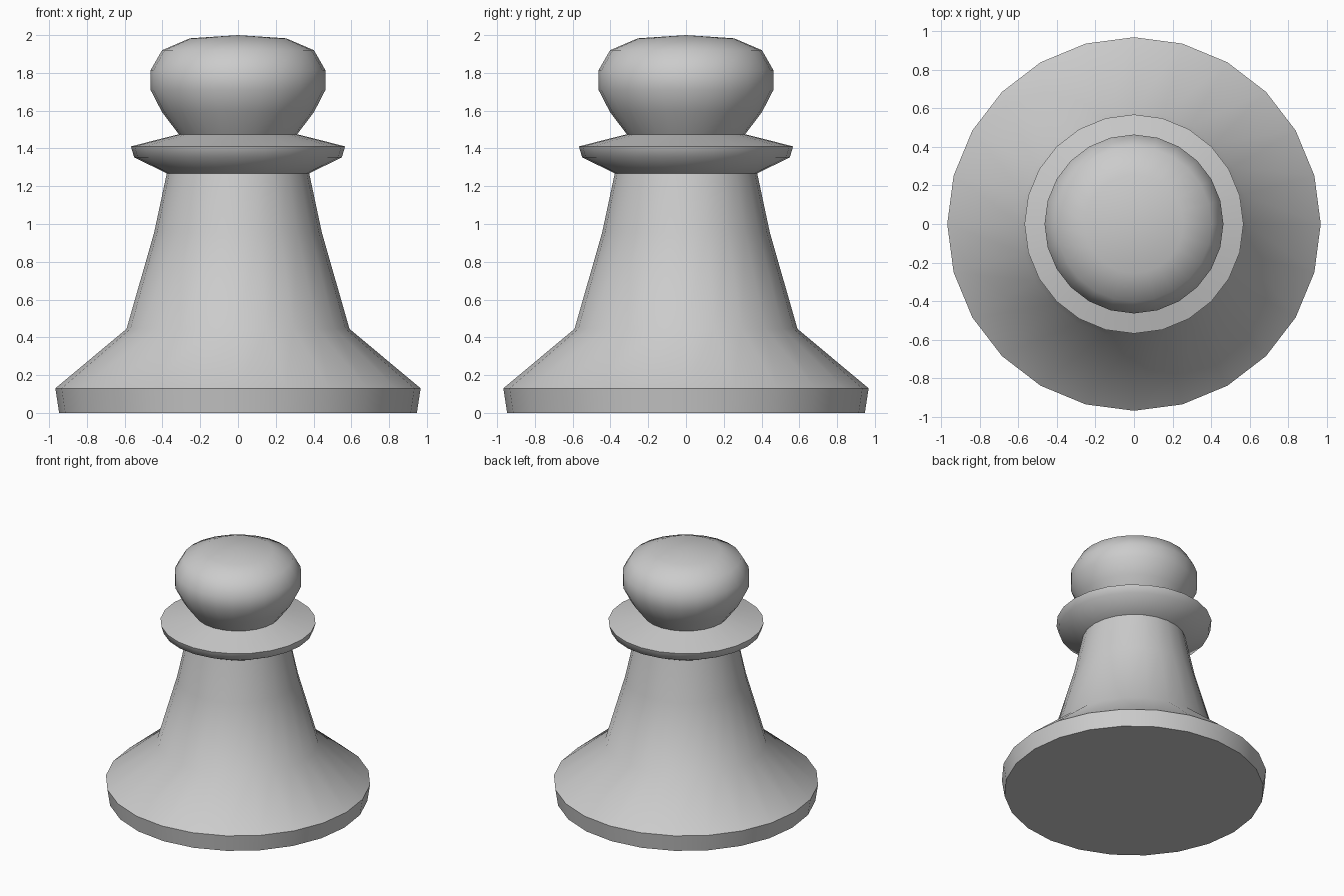
import bpy, bmesh
from math import cos, sin, tau, radians

if "Cube" in bpy.data.objects:
    bpy.data.objects.remove(bpy.data.objects["Cube"])

SIDES = 24


def lathe(name, profile):
    """Revolve (radius, height) points about z; zero radius makes a pole."""
    bm = bmesh.new()
    rings = []
    for r, z in profile:
        if r == 0:
            rings.append([bm.verts.new((0, 0, z))] * SIDES)
        else:
            rings.append([bm.verts.new((r * cos(tau * i / SIDES), r * sin(tau * i / SIDES), z))
                          for i in range(SIDES)])
    for lo, hi in zip(rings, rings[1:]):
        for i in range(SIDES):
            j = (i + 1) % SIDES
            bm.faces.new(dict.fromkeys((lo[i], lo[j], hi[j], hi[i])))
    # Flat underside for the part that stands on the floor
    if profile[0][1] == 0:
        bm.faces.new(rings[0][::-1])
    mesh = bpy.data.meshes.new(name)
    bm.to_mesh(mesh)
    bm.free()
    obj = bpy.data.objects.new(name, mesh)
    bpy.context.collection.objects.link(obj)
    bpy.ops.object.select_all(action='DESELECT')
    obj.select_set(True)
    bpy.context.view_layer.objects.active = obj
    bpy.ops.object.shade_smooth_by_angle(angle=radians(51))
    return obj


# Foot and tapered stem
lathe("base_and_stem", [(0.947, 0), (0.967, 0.13), (0.59, 0.445),
                        (0.444, 0.955), (0.377, 1.268)])

# Flared collar, meeting the stem and head edge to edge
lathe("collar", [(0.377, 1.268), (0.55, 1.353), (0.567, 1.411), (0.313, 1.475)])

# Rounded head
lathe("head", [(0.313, 1.475), (0.402, 1.592), (0.463, 1.71), (0.463, 1.814),
               (0.402, 1.92), (0.255, 1.983), (0, 2.0)])
